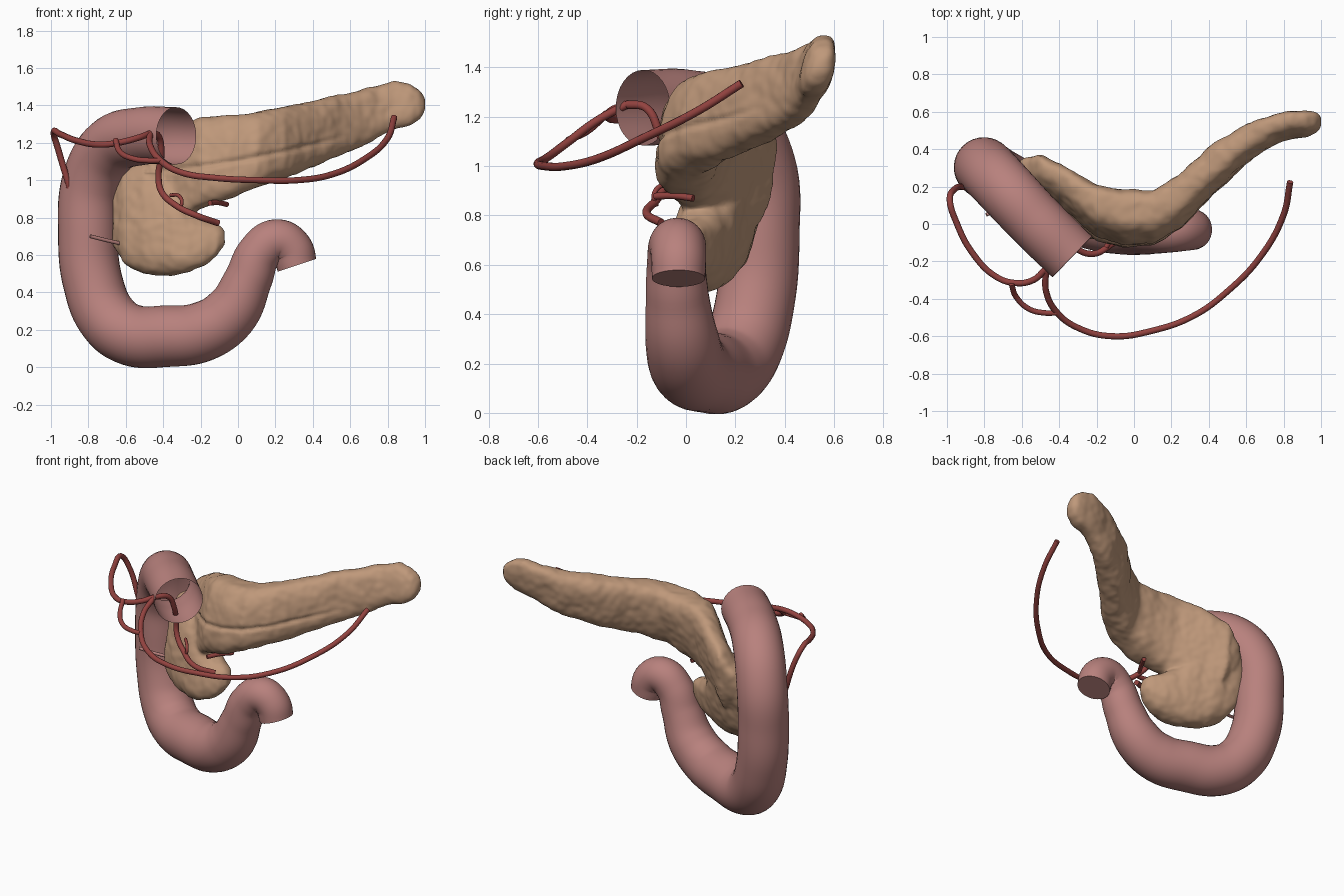
import bpy, bmesh, math
from mathutils import Vector, noise

if "Cube" in bpy.data.objects:
    bpy.data.objects.remove(bpy.data.objects["Cube"])


def material(name, rgb):
    m = bpy.data.materials.new(name)
    m.diffuse_color = (*rgb, 1)
    m.use_nodes = True
    m.node_tree.nodes["Principled BSDF"].inputs["Base Color"].default_value = m.diffuse_color
    return m


PINK = material("intestine pink", (0.48, 0.22, 0.205))
TAN = material("gland tan", (0.52, 0.315, 0.195))
RED = material("artery red", (0.29, 0.055, 0.05))


def add_object(name, mesh, mat):
    ob = bpy.data.objects.new(name, mesh)
    bpy.context.collection.objects.link(ob)
    if mat and not mesh.materials:
        mesh.materials.append(mat)
    return ob


def baked(ob):
    """Replace an object by its evaluated mesh."""
    bpy.context.view_layer.update()
    dg = bpy.context.evaluated_depsgraph_get()
    me = bpy.data.meshes.new_from_object(ob.evaluated_get(dg))
    bpy.data.objects.remove(ob)
    return me


def tube(name, pts, radius, mat, sides=4, steps=8, caps=True):
    """Smooth tube through points (x, y, z[, own radius])."""
    cu = bpy.data.curves.new(name, 'CURVE')
    cu.dimensions = '3D'
    cu.bevel_depth = 1.0
    cu.bevel_resolution = sides
    cu.resolution_u = steps
    cu.use_fill_caps = caps
    sp = cu.splines.new('BEZIER')
    sp.bezier_points.add(len(pts) - 1)
    for bp, p in zip(sp.bezier_points, pts):
        bp.co = p[:3]
        bp.radius = p[3] if len(p) > 3 else radius
        bp.handle_left_type = bp.handle_right_type = 'AUTO'
    tmp = bpy.data.objects.new("tmp", cu)
    bpy.context.collection.objects.link(tmp)
    me = baked(tmp)
    me.materials.clear()
    for p in me.polygons:
        p.use_smooth = len(p.vertices) == 4
    return add_object(name, me, mat)


# Duodenum: C-shaped tube, open at the stomach end, closed at the other
duo = tube("duodenum", [
    (-.33, -.175, 1.237, .153), (-.52, .01, 1.235, .155), (-.68, .18, 1.18, .158),
    (-.78, .285, 1.0, .16), (-.802, .3, .72, .16), (-.775, .28, .45, .16),
    (-.69, .225, .255, .163), (-.57, .16, .172, .165), (-.38, .08, .166, .165),
    (-.19, .015, .19, .16), (-.04, -.015, .29, .15), (.055, -.035, .47, .128),
    (.115, -.04, .61, .118), (.205, -.035, .675, .116), (.285, -.03, .635, .112),
    (.315, -.03, .545, .108)],
    .15, PINK, sides=14, steps=8, caps=False)
bm = bmesh.new()
bm.from_mesh(duo.data)
end = [e for e in bm.edges if e.is_boundary and e.verts[0].co.x > 0]
cap = bmesh.ops.contextual_create(bm, geom=end)
for f in cap["faces"]:
    f.smooth = False
for e in end:
    e.smooth = False
bm.to_mesh(duo.data)
bm.free()


def loft(bm, stations, lean, power):
    """Rounded sections at x with (front y, back y, bottom z, top z)."""
    n, rings = 32, []
    for x, y0, y1, z0, z1 in stations:
        ring = []
        for i in range(n):
            a = 2 * math.pi * i / n
            c, s = math.cos(a), math.sin(a)
            u = math.copysign(abs(c) ** power, c)
            v = math.copysign(abs(s) ** power, s)
            k = lean * (z1 - z0) / 2
            half = (y1 - y0) / 2 - abs(k) * .6   # keep the leaning section in its bounds
            ring.append(bm.verts.new((x, (y0 + y1) / 2 + u * half + k * v,
                                      (z0 + z1) / 2 + v * (z1 - z0) / 2)))
        rings.append(ring)
    for a, b in zip(rings, rings[1:]):
        for i in range(n):
            bm.faces.new((a[i], a[(i + 1) % n], b[(i + 1) % n], b[i]))
    bm.faces.new(rings[0])
    bm.faces.new(rings[-1])


# Pancreas: body with tail, plus head with hook, fused into one lumpy gland
bm = bmesh.new()
loft(bm, [(-.6, .22, .35, .85, 1.04), (-.5, .15, .38, .72, 1.17), (-.35, .02, .3, .77, 1.27),
          (-.2, -.1, .22, .85, 1.335), (-.05, -.135, .19, .9, 1.345),
          (.1, -.125, .19, .96, 1.365), (.25, -.035, .28, 1.015, 1.39),
          (.4, .125, .42, 1.07, 1.425), (.6, .315, .545, 1.155, 1.465),
          (.75, .425, .59, 1.23, 1.505), (.84, .45, .61, 1.27, 1.535),
          (.93, .46, .61, 1.29, 1.515), (.975, .485, .6, 1.34, 1.48),
          (.998, .52, .57, 1.38, 1.44)], .2, .7)
loft(bm, [(-.67, .17, .32, .66, .96), (-.61, .06, .34, .555, 1.06), (-.5, -.02, .33, .495, 1.1),
          (-.35, -.08, .25, .488, 1.0), (-.27, -.09, .18, .505, .85),
          (-.18, -.09, .13, .54, .79), (-.11, -.07, .08, .6, .765),
          (-.075, -.03, .04, .65, .73)], .22, .8)
bmesh.ops.recalc_face_normals(bm, faces=bm.faces)
me = bpy.data.meshes.new("gland")
bm.to_mesh(me)
bm.free()
tmp = add_object("tmp", me, TAN)
rm = tmp.modifiers.new("fuse", 'REMESH')
rm.mode = 'VOXEL'
rm.voxel_size = .0125
sm = tmp.modifiers.new("soften", 'SMOOTH')
sm.iterations = 8
me = baked(tmp)
moves = []
for v in me.vertices:
    p = v.co
    d = .009 * noise.noise(Vector((p.x * 9, p.y * 9, p.z * 7)))
    d += .004 * noise.noise(p * 22) + .002
    # shallow lengthwise groove along the front of the body, fading at the tail
    if v.normal.y < -.2 and -.5 < p.x < .62:
        line = 1.105 + .17 * p.x + .1 * p.x * p.x
        d -= .013 * min(1, (.62 - p.x) * 4) * math.exp(-((p.z - line) / .014) ** 2)
    moves.append(p + v.normal * d)
for v, p in zip(me.vertices, moves):
    v.co = p
for p in me.polygons:
    p.use_smooth = True
me.materials.clear()
add_object("pancreas", me, TAN)

# Arteries
HUB = (-.47, -.24, 1.25)
tube("long_front_artery", [
    (.835, .225, 1.335), (.8, .05, 1.225), (.68, -.17, 1.115), (.5, -.36, 1.03),
    (.32, -.49, 1.0), (.1, -.57, 1.0), (-.12, -.6, 1.012), (-.3, -.555, 1.04),
    (-.41, -.475, 1.1), (-.47, -.36, 1.185), HUB], .017, RED)
tube("head_artery", [
    HUB, (-.425, -.16, 1.235), (-.41, -.11, 1.14), (-.425, -.07, 1.02), (-.41, -.08, .94),
    (-.34, -.115, .87), (-.22, -.16, .81), (-.105, -.1, .77)], .017, RED)
tube("left_artery", [
    HUB, (-.54, -.3, 1.225), (-.64, -.315, 1.2), (-.74, -.28, 1.19), (-.86, -.16, 1.21),
    (-.95, .01, 1.245), (-.985, .13, 1.255), (-.96, .185, 1.16), (-.9, .2, .96)], .017, RED)
tube("linking_artery", [
    (-.655, -.32, 1.215), (-.63, -.39, 1.15), (-.56, -.455, 1.115), (-.48, -.475, 1.105),
    (-.415, -.475, 1.105)], .015, RED)
tube("small_branch", [
    (-.36, -.06, .92), (-.315, -.11, .915), (-.3, -.13, .88), (-.32, -.12, .84)], .01, RED)
tube("hook_branch", [
    (-.15, -.125, .878), (-.105, -.05, .88), (-.06, .03, .87)], .014, RED)

# Small duct joining gland and duodenum
tube("small_duct", [(-.79, .05, .7), (-.71, .08, .68), (-.6, .13, .655)], .01, PINK)
